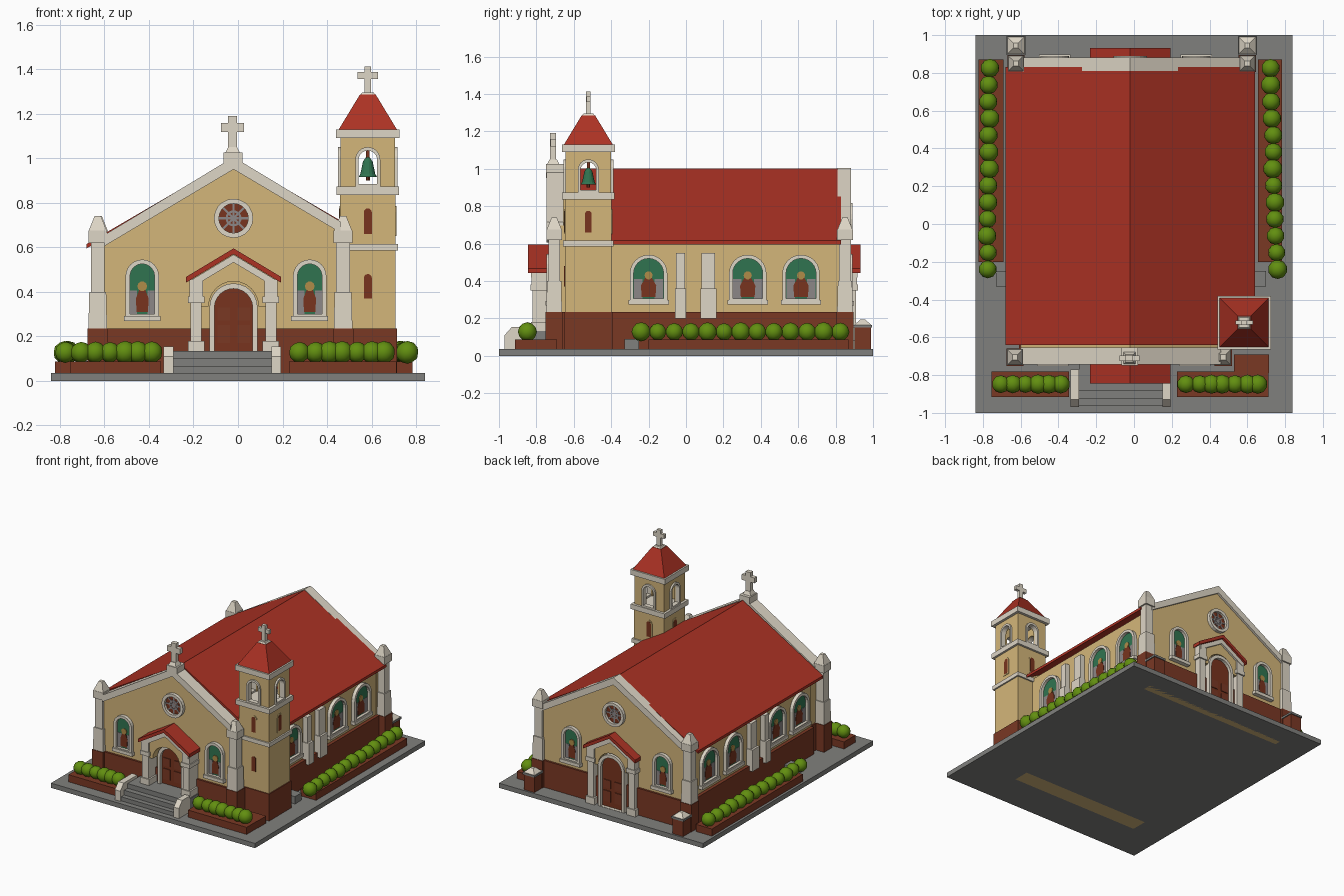
import bpy, bmesh, math, random
from mathutils import Matrix, Vector

if "Cube" in bpy.data.objects:
    bpy.data.objects.remove(bpy.data.objects["Cube"])

random.seed(4)
CX = -0.02                                   # ridge line of the nave


def mat(name, r, g, b):
    m = bpy.data.materials.new(name)
    lin = [((c / 255 + 0.055) / 1.055) ** 2.4 for c in (r, g, b)]
    m.diffuse_color = (*lin, 1)
    m.use_nodes = True
    m.node_tree.nodes["Principled BSDF"].inputs["Base Color"].default_value = m.diffuse_color
    return m


WALL = mat("tan_plaster", 212, 182, 122)
CREAM = mat("cream_stone", 222, 214, 198)
RED = mat("red_roof", 172, 50, 36)
BROWN = mat("brown_brick", 122, 56, 36)
BUSH = mat("leaf_green", 98, 143, 16)
GREY = mat("grey_paving", 128, 128, 125)
GLASS = mat("green_glass", 48, 116, 80)
LILAC = mat("grey_glass", 140, 135, 135)
DOOR = mat("door_wood", 120, 52, 30)
GOLD = mat("gold_glass", 176, 140, 72)
ID = Matrix.Identity(4)


def finish(name, bm, m, M=ID, smooth=False):
    bmesh.ops.recalc_face_normals(bm, faces=bm.faces)
    me = bpy.data.meshes.new(name)
    bm.to_mesh(me)
    bm.free()
    me.transform(M)
    me.materials.append(m)
    for p in me.polygons:
        p.use_smooth = smooth
    ob = bpy.data.objects.new(name, me)
    bpy.context.collection.objects.link(ob)
    return ob


def frame(x, y, deg):
    """Wall frame: u to the right, v up, w outwards (deg 0 faces -y)."""
    return Matrix.Translation((x, y, 0)) @ Matrix.Rotation(math.radians(deg), 4, 'Z')


def prism(name, pts, w0, w1, m, M=ID, hole=None):
    """Extrude a (u, v) outline from w0 to w1; hole is a matching inner outline."""
    bm = bmesh.new()
    loops = [[bm.verts.new((u, -w, v)) for u, v in p] for p in (pts, hole or []) for w in (w0, w1)]
    n = len(pts)
    a, b, c, d = loops
    for i in range(n):
        j = (i + 1) % n
        bm.faces.new((a[i], a[j], b[j], b[i]))
        if hole:
            bm.faces.new((c[i], c[j], d[j], d[i]))
            bm.faces.new((a[i], a[j], c[j], c[i]))
            bm.faces.new((b[i], b[j], d[j], d[i]))
    if not hole:
        bm.faces.new(a)
        bm.faces.new(b)
    return finish(name, bm, m, M)


def box(name, x0, x1, y0, y1, z0, z1, m, M=ID):
    return prism(name, [(x0, z0), (x1, z0), (x1, z1), (x0, z1)], -y0, -y1, m, M)


def taper(name, x, y, z0, z1, r0, r1, m, n=4):
    """Square (n=4, r = half width) or round frustum."""
    k = math.sqrt(2) if n == 4 else 1
    bm = bmesh.new()
    rings = []
    for z, r in ((z0, r0 * k), (z1, r1 * k)):
        angles = [2 * math.pi * (i + 0.5) / n for i in range(n)]
        rings.append([bm.verts.new((x + r * math.cos(a), y + r * math.sin(a), z)) for a in angles])
    for i in range(n):
        j = (i + 1) % n
        bm.faces.new((rings[0][i], rings[0][j], rings[1][j], rings[1][i]))
    for ring in rings:
        bm.faces.new(ring)
    return finish(name, bm, m)


def arch(u, h, z0, z1, n=12):
    return [(u - h, z0), (u + h, z0)] + [
        (u + h * math.cos(math.pi * i / n), z1 - h + h * math.sin(math.pi * i / n)) for i in range(n + 1)]


def circle(u, v, r, n=20):
    return [(u + r * math.cos(2 * math.pi * i / n), v + r * math.sin(2 * math.pi * i / n)) for i in range(n)]


def window(M, u, h, z0=0.285, z1=0.54):
    prism("window_frame", arch(u, h, z0, z1), -0.01, 0.025, CREAM, M, arch(u, h - 0.02, z0 + 0.02, z1 - 0.02))
    g = h - 0.018
    prism("window_glass", arch(u, g, z0 + 0.015, z1 - 0.018), 0, 0.004, GLASS, M)
    box("window_sill", u - h - 0.008, u + h + 0.008, -0.032, 0, z0 - 0.012, z0 + 0.012, CREAM, M)
    for s in (-1, 1):                        # pale lower panes beside the figure
        a, b = sorted((u + s * 0.4 * g, u + s * 0.95 * g))
        box("window_pane", a, b, -0.006, 0, z0 + 0.02, z0 + 0.125, LILAC, M)
    prism("window_figure", [(u - 0.45 * g, z0 + 0.03), (u + 0.45 * g, z0 + 0.03), (u + 0.5 * g, z0 + 0.09),
                            (u + 0.2 * g, z0 + 0.135), (u - 0.2 * g, z0 + 0.135), (u - 0.5 * g, z0 + 0.09)],
          0, 0.008, DOOR, M)
    prism("window_figure_head", circle(u, z0 + 0.145, 0.022, 10), 0, 0.009, GOLD, M)


def rose(M, v=0.73):
    prism("rose_frame", circle(0, v, 0.088), -0.01, 0.025, CREAM, M, circle(0, v, 0.066))
    prism("rose_glass", circle(0, v, 0.068), 0, 0.005, DOOR, M)
    prism("rose_inner_ring", circle(0, v, 0.036), 0, 0.009, LILAC, M, circle(0, v, 0.026))
    for k in range(4):
        c, s = math.cos(k * math.pi / 4), math.sin(k * math.pi / 4)
        prism("rose_spoke", [(a * 0.068 * c - b * 0.005 * s, v + a * 0.068 * s + b * 0.005 * c)
                             for a, b in ((-1, -1), (1, -1), (1, 1), (-1, 1))], 0, 0.008, LILAC, M)


def cross(x, y, z0, z1, arm, t):
    za = z0 + (z1 - z0) * 0.68
    box("cross_post", x - t, x + t, y - t * 0.8, y + t * 0.8, z0, z1, CREAM)
    box("cross_arm", x - arm, x + arm, y - t * 0.75, y + t * 0.75, za - t, za + t, CREAM)


def portico(M, d, z0):
    """Gabled porch of depth d with arched door."""
    def rake(name, top, th, hw, w0, w1, m):
        drop = hw * 0.60
        prism(name, [(-hw, top - drop), (0, top), (hw, top - drop),
                     (hw, top - drop - th), (0, top - th), (-hw, top - drop - th)], w0, w1, m, M)
    rake("porch_roof", 0.595, 0.026, 0.213, -0.02, d, RED)
    rake("porch_rake_trim", 0.567, 0.035, 0.19, -0.02, d - 0.015, CREAM)
    arc = [(0.112 * math.cos(math.pi * i / 12), 0.335 + 0.112 * math.sin(math.pi * i / 12)) for i in range(13)]
    prism("porch_gable", [(0.16, 0.335)] + arc + [(-0.16, 0.335), (-0.16, 0.445), (0, 0.54), (0.16, 0.445)],
          0, d - 0.03, WALL, M)
    for s in (-1, 1):
        u, w = s * 0.168, d - 0.045
        box("porch_column", u - 0.025, u + 0.025, -w - 0.022, 0, z0, 0.36, CREAM, M)
        box("porch_capital", u - 0.037, u + 0.037, -w - 0.032, 0, 0.35, 0.38, CREAM, M)
        box("porch_impost", u - 0.03, u + 0.03, -w - 0.027, 0, 0.38, 0.455, CREAM, M)
        box("porch_base", u - 0.037, u + 0.037, -w - 0.03, 0, z0, z0 + 0.05, CREAM, M)
        box("door_panel", s * 0.045 - 0.028, s * 0.045 + 0.028, -0.028, 0, z0 + 0.04, z0 + 0.12, BROWN, M)
        box("door_panel", s * 0.045 - 0.028, s * 0.045 + 0.028, -0.028, 0, z0 + 0.14, z0 + 0.2, BROWN, M)
    prism("door_frame", arch(0, 0.108, z0, 0.438), 0, 0.045, CREAM, M, arch(0, 0.086, z0 + 0.002, 0.414))
    prism("door", arch(0, 0.088, z0, 0.415), 0, 0.022, DOOR, M)


def gz(x):
    return 1.005 - 0.603 * abs(x - CX)


def gable_wall(name, xl, xr, y0, y1, t0, t1):
    prism(name, [(xl, 0), (xr, 0), (xr, gz(xr) - 0.02), (CX, 0.985), (xl, gz(xl) - 0.02)], -y0, -y1, WALL)
    prism(name + "_coping", [(xl, gz(xl)), (CX, 1.005), (xr, gz(xr)), (xr, gz(xr) - 0.05),
                             (CX, 0.95), (xl, gz(xl) - 0.05)], -t0, -t1, CREAM)


# paving slab
box("paving_slab", -0.84, 0.84, -1, 1, 0, 0.035, GREY)

# nave body, plinth, roof
prism("nave_walls", [(-0.61, 0.01), (0.575, 0.01), (0.575, 0.61), (CX, 0.96), (-0.61, 0.61)], 0.6, -0.84, WALL)
box("nave_plinth", -0.635, 0.6, -0.6, 0.85, 0.02, 0.235, BROWN)
box("front_plinth", -0.61, 0.47, -0.735, -0.6, 0.02, 0.235, BROWN)
box("back_plinth", -0.61, 0.585, 0.8, 0.88, 0.02, 0.235, BROWN)
prism("nave_roof", [(-0.68, 0.615), (CX, 1.0), (0.64, 0.615), (0.64, 0.595), (CX, 0.965), (-0.68, 0.595)],
      0.64, -0.83, RED)
gable_wall("front_gable", -0.6, 0.46, -0.72, -0.6, -0.745, -0.655)
gable_wall("back_gable", -0.6, 0.58, 0.8, 0.865, 0.81, 0.882)

# corner pillars with caps
for x, y in ((-0.63, -0.705), (0.472, -0.705), (-0.625, 0.85), (0.6, 0.85)):
    taper("pillar_base", x, y, 0.02, 0.235, 0.046, 0.046, BROWN)
    taper("pillar_buttress", x, y, 0.235, 0.40, 0.042, 0.038, CREAM)
    taper("pillar_shaft", x, y, 0.40, 0.66, 0.031, 0.031, CREAM)
    taper("pillar_cap", x, y, 0.62, 0.675, 0.042, 0.042, CREAM)
    taper("pillar_finial", x, y, 0.675, 0.74, 0.04, 0.014, CREAM)

# front and back fittings
FRONT, BACK = frame(CX, -0.72, 0), frame(CX, 0.865, 180)
for M, d, z0, us in ((FRONT, 0.125, 0.13, (-0.41, 0.342)), (BACK, 0.068, 0.035, (-0.35, 0.40))):
    portico(M, d, z0)
    rose(M)
    for u in us:
        window(M, u, 0.075, 0.28, 0.545)

# side windows and pilasters
for M, s, ys in ((frame(0.575, 0, 90), 1, (-0.2, 0.33, 0.615)),
                 (frame(-0.61, 0, -90), -1, (-0.45, -0.18, 0.33, 0.615))):
    for y in ys:
        window(M, s * y, 0.1)
    for y, h in ((-0.03, 0.024), (0.12, 0.036)):
        box("pilaster", s * y - h, s * y + h, -0.035, 0, 0.2, 0.55, CREAM, M)
        box("pilaster_foot", s * y - h - 0.006, s * y + h + 0.006, -0.05, 0, 0.2, 0.36, CREAM, M)

# ridge cross on the front gable
box("cross_pedestal", CX - 0.045, CX + 0.04, -0.748, -0.655, 0.95, 1.025, CREAM)
taper("cross_foot", -0.024, -0.71, 1.025, 1.05, 0.032, 0.02, CREAM)
cross(-0.024, -0.71, 1.03, 1.19, 0.052, 0.02)

# bell tower
TX, TY = 0.583, -0.522
taper("tower_shaft", TX, TY, 0.01, 0.86, 0.124, 0.124, WALL)
taper("tower_plinth", TX, TY, 0.02, 0.235, 0.131, 0.131, BROWN)
for z0, z1, r in ((0.585, 0.615, 0.135), (0.835, 0.872, 0.14), (1.09, 1.13, 0.142)):
    taper("tower_cornice", TX, TY, z0, z1, r, r, CREAM)
taper("tower_roof", TX, TY, 1.13, 1.285, 0.13, 0.036, RED)
taper("tower_cross_foot", TX, TY, 1.28, 1.295, 0.036, 0.026, CREAM)
cross(TX, TY, 1.285, 1.412, 0.046, 0.015)
for k in range(4):
    M = frame(TX, TY, 90 * k)
    op = arch(0, 0.043, 0.89, 1.035)
    prism("belfry_wall", [(-0.122, 0.86), (-0.043, 0.86)] + op[:1:-1] + [(0.043, 0.86), (0.122, 0.86),
          (0.122, 1.1), (-0.122, 1.1)], 0.092, 0.122, WALL, M)
    prism("belfry_arch_trim", arch(0, 0.056, 0.872, 1.05), 0.1, 0.134, CREAM, M, arch(0, 0.042, 0.885, 1.034))
    prism("tower_slit", arch(0, 0.018, 0.66, 0.775, 6), 0.12, 0.129, DOOR, M)
    prism("tower_slit_trim", arch(0, 0.027, 0.65, 0.785, 6), 0.12, 0.128, WALL, M, arch(0, 0.018, 0.66, 0.775, 6))
    if k == 0:
        prism("tower_slit_low", arch(0, 0.018, 0.37, 0.48, 6), 0.12, 0.129, DOOR, M)

# bell (turned profile) and its hanger
for z0, z1, r0, r1 in ((0.915, 0.93, 0.042, 0.034), (0.93, 0.985, 0.034, 0.022), (0.985, 1.005, 0.022, 0.008)):
    taper("bell", TX, TY, z0, z1, r0, r1, GLASS, 16)
taper("bell_hanger", TX, TY, 1.0, 1.1, 0.008, 0.008, DOOR)
taper("bell_clapper", TX, TY, 0.9, 0.916, 0.01, 0.01, DOOR, 8)

# front steps with cheek walls
box("porch_landing", -0.235, 0.19, -0.86, -0.7, 0.03, 0.133, GREY)
for y, z in ((-0.96, 0.065), (-0.925, 0.10), (-0.885, 0.135)):
    box("step", -0.29, 0.15, y, -0.72, 0.03, z, GREY)
for x0, x1, y1 in ((-0.335, -0.29, -0.77), (0.15, 0.192, -0.84)):
    prism("step_cheek", [(0.97, 0.03), (-y1, 0.03), (-y1, 0.155), (0.93, 0.155), (0.97, 0.11)],
          -x1, -x0, CREAM, Matrix.Rotation(-math.pi / 2, 4, 'Z'))


# planters and hedges
def hedge(name, box4, a, b, n):
    box(name + "_planter", *box4, 0.03, 0.088, BROWN)
    bm = bmesh.new()
    for i in range(n):
        p = Vector(a).lerp(Vector(b), i / (n - 1))
        r = random.uniform(0.046, 0.052)
        bmesh.ops.create_icosphere(bm, subdivisions=2, radius=r,
                                   matrix=Matrix.Translation((p.x + random.uniform(-.006, .006), p.y, 0.128)))
    finish(name + "_bushes", bm, BUSH, smooth=True)


hedge("front_left", (-0.755, -0.345, -0.915, -0.78), (-0.7, -0.848), (-0.385, -0.848), 6)
hedge("front_right", (0.228, 0.712, -0.915, -0.78), (0.28, -0.848), (0.66, -0.848), 7)
hedge("left_side", (-0.822, -0.69, -0.2, 0.87), (-0.765, 0.825), (-0.775, -0.24), 13)
hedge("right_side", (0.656, 0.783, -0.2, 0.87), (0.725, 0.825), (0.755, -0.24), 13)
box("corner_planter", 0.53, 0.715, -0.79, -0.69, 0.03, 0.088, BROWN)

# low posts behind the back corners, small side blocks
for x in (-0.625, 0.6):
    taper("back_post", x, 0.945, 0.03, 0.15, 0.043, 0.043, BROWN)
    taper("back_post_cap", x, 0.945, 0.15, 0.165, 0.05, 0.05, GREY)
    taper("back_post_top", x, 0.945, 0.165, 0.195, 0.045, 0.012, CREAM)
for x in (-0.68, 0.65):
    box("side_block", x - 0.05, x + 0.05, -0.33, -0.25, 0.03, 0.09, GREY)
